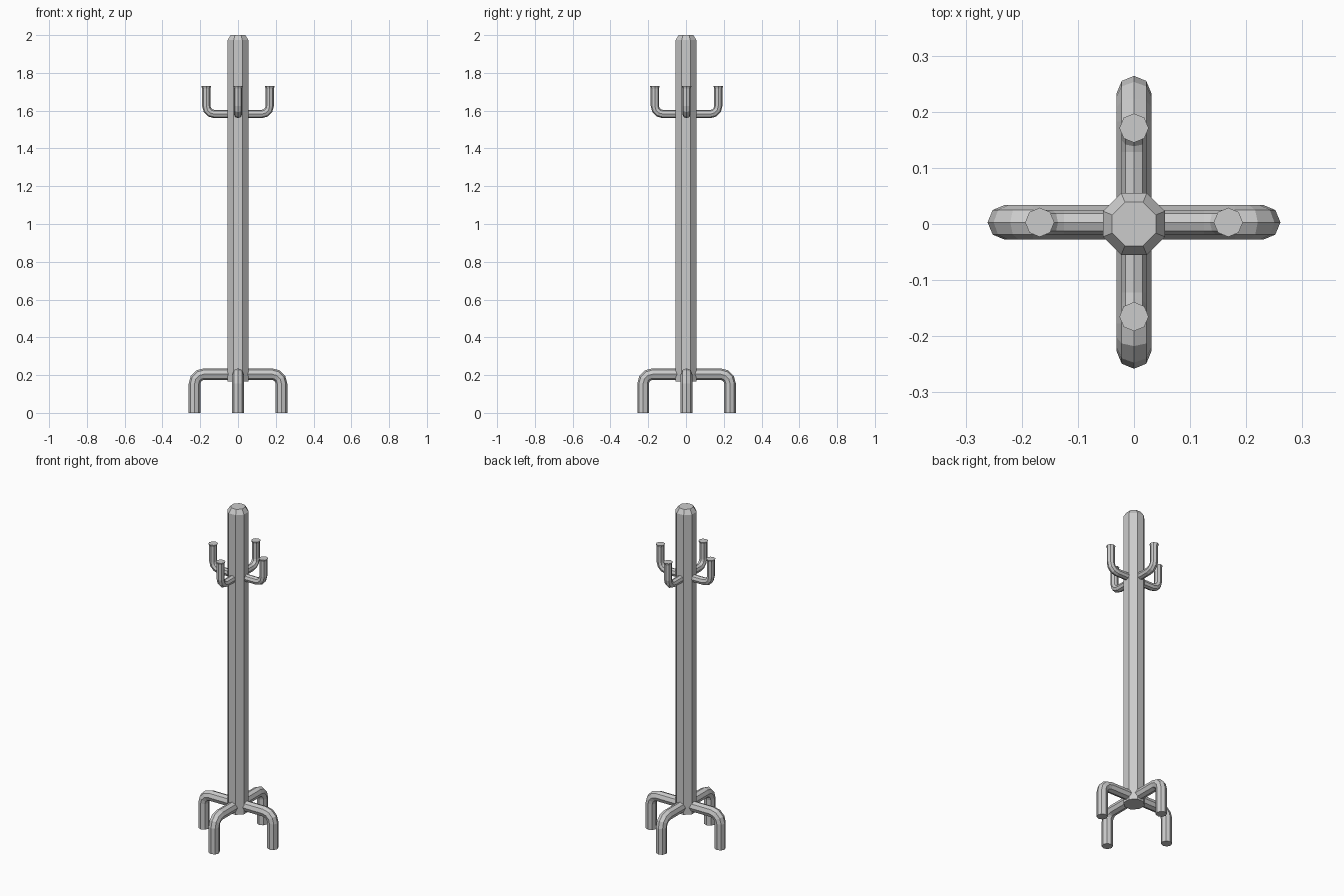
import bpy, bmesh
from math import pi, sin, cos
from mathutils import Vector, Matrix

if "Cube" in bpy.data.objects:
    bpy.data.objects.remove(bpy.data.objects["Cube"])

SIDES = 8


def loft(name, rings):
    """Join equal-sized rings of points into a closed flat-shaded tube."""
    bm = bmesh.new()
    loops = [[bm.verts.new(p) for p in ring] for ring in rings]
    for a, b in zip(loops, loops[1:]):
        for i in range(SIDES):
            j = (i + 1) % SIDES
            bm.faces.new((a[i], a[j], b[j], b[i]))
    bm.faces.new(loops[0])
    bm.faces.new(loops[-1])
    bmesh.ops.recalc_face_normals(bm, faces=bm.faces)
    mesh = bpy.data.meshes.new(name)
    bm.to_mesh(mesh)
    bm.free()
    obj = bpy.data.objects.new(name, mesh)
    bpy.context.collection.objects.link(obj)
    return obj


def ring(centre, tilt, radius):
    """Octagon whose normal lies in the xz plane at angle tilt from +x."""
    side = Vector((0, 1, 0))
    up = Vector((-sin(tilt), 0, cos(tilt)))
    return [Vector(centre) + radius * (cos(a) * side + sin(a) * up)
            for a in (2 * pi * i / SIDES for i in range(SIDES))]


def elbow(name, angle, reach, z, end_z, bend, radius, end_radius, steps=3):
    """Tube going outward, then turning up or down to end_z."""
    s = 1 if end_z > z else -1
    rings = [ring((0.02, 0, z), 0, radius)]
    for k in range(steps + 1):
        t = k / steps * pi / 2
        c = (reach - bend + bend * sin(t), 0, z + s * bend * (1 - cos(t)))
        rings.append(ring(c, s * t, radius))
    if end_radius != radius:
        rings.append(ring((reach, 0, end_z - s * 0.012), s * pi / 2, radius))
    rings.append(ring((reach, 0, end_z), s * pi / 2, end_radius))
    obj = loft(name, rings)
    obj.data.transform(Matrix.Translation((0, 0.003, 0)) @ Matrix.Rotation(angle, 4, 'Z'))
    return obj


# Pole with chamfered top
profile = [(0.06, 0.165), (0.06, 1.973), (0.042, 2.0)]
loft("pole", [[Vector((r * cos(a), r * sin(a), z))
               for a in (pi / 8 + 2 * pi * i / SIDES for i in range(SIDES))]
              for r, z in profile])

# Four legs and four coat hooks
for i, where in enumerate(("right", "back", "left", "front")):
    elbow(where + "_leg", i * pi / 2, 0.23, 0.205, 0.0, 0.05, 0.031, 0.031)
    elbow(where + "_hook", i * pi / 2, 0.168, 1.582, 1.73, 0.043, 0.022, 0.026)
